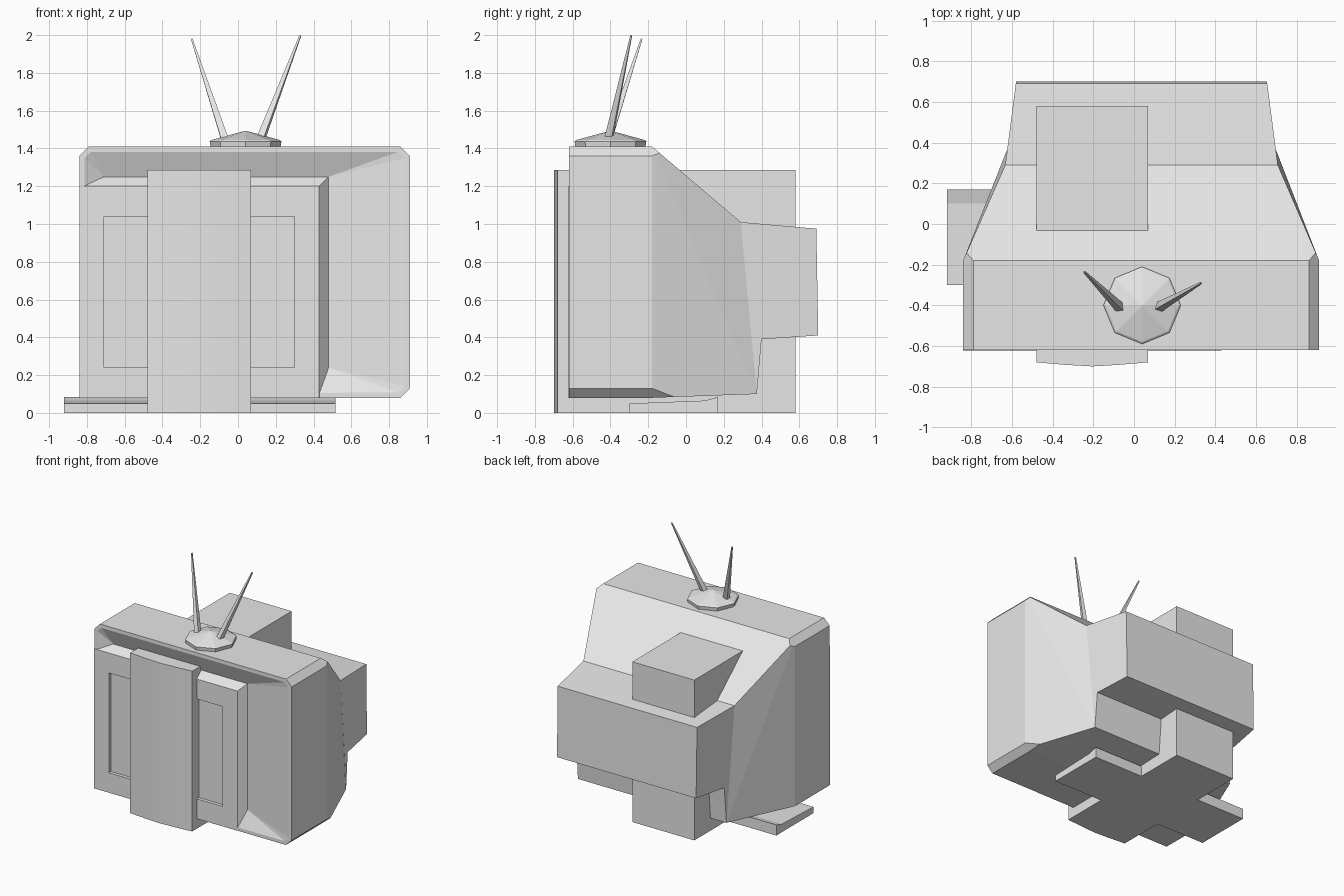
import bpy, bmesh, math
from mathutils import Vector

if "Cube" in bpy.data.objects:
    bpy.data.objects.remove(bpy.data.objects["Cube"])

grey = bpy.data.materials.new("plain_grey")
grey.diffuse_color = (0.8, 0.8, 0.8, 1)
grey.use_nodes = True
grey.node_tree.nodes["Principled BSDF"].inputs["Base Color"].default_value = grey.diffuse_color


def finish(name, bm):
    bmesh.ops.recalc_face_normals(bm, faces=bm.faces[:])
    mesh = bpy.data.meshes.new(name)
    bm.to_mesh(mesh)
    bm.free()
    mesh.materials.append(grey)
    obj = bpy.data.objects.new(name, mesh)
    bpy.context.scene.collection.objects.link(obj)
    return obj


def loft(name, rings):
    """Closed solid through rings with equal point counts."""
    bm = bmesh.new()
    loops = [[bm.verts.new(p) for p in ring] for ring in rings]
    n = len(loops[0])
    for a, b in zip(loops, loops[1:]):
        for i in range(n):
            j = (i + 1) % n
            bm.faces.new((a[i], a[j], b[j], b[i]))
    bm.faces.new(loops[0])
    bm.faces.new(loops[-1])
    return finish(name, bm)


def rect(y, x0, x1, z0, z1):
    return [(x0, y, z0), (x1, y, z0), (x1, y, z1), (x0, y, z1)]


CX = 0.037   # middle of the television
X0, X1, Z0, Z1 = -0.84, 0.91, 0.08, 1.41

# Cabinet: straight front section tapering toward the back
bm = bmesh.new()
points = rect(-0.62, X0, X1, Z0, Z1) + rect(-0.18, X0, X1, Z0, Z1)
for s in (-1, 1):
    points += [(CX + s * 0.67, 0.29, 1.01), (CX + s * 0.657, 0.375, 0.10)]
for p in points:
    bm.verts.new(p)
bmesh.ops.convex_hull(bm, input=bm.verts[:])
bmesh.ops.dissolve_limit(bm, angle_limit=math.radians(1),
                         verts=bm.verts[:], edges=bm.edges[:])

# Chamfer three of the long corners
for x, z, sx, sz in ((X0, Z1, -1, 1), (X1, Z1, 1, 1), (X1, Z0, 1, -1)):
    bmesh.ops.bisect_plane(bm, geom=bm.verts[:] + bm.edges[:] + bm.faces[:],
                           plane_co=(x - sx * 0.05, 0, z),
                           plane_no=Vector((sx, 0, sz)).normalized(),
                           clear_outer=True)
    bmesh.ops.holes_fill(bm, edges=[e for e in bm.edges if e.is_boundary])
bmesh.ops.recalc_face_normals(bm, faces=bm.faces[:])

# Rim and sunken screen surround
front = min(bm.faces, key=lambda f: f.calc_center_median().y)
bmesh.ops.inset_individual(bm, faces=[front], thickness=0.03)
bmesh.ops.inset_individual(bm, faces=[front], thickness=0.01)
inner = list(front.verts)
for v in inner:
    v.co = (-0.71 if v.co.x < CX else 0.48, -0.565,
            0.24 if v.co.z < 0.75 else 1.25)
bmesh.ops.remove_doubles(bm, verts=inner, dist=0.001)
finish("cabinet", bm)

# Rear housing: side profile spanning the width, narrowing backward
profile = [(0.29, 1.01), (0.375, 0.10), (0.40, 0.39), (0.70, 0.41), (0.69, 0.975)]
loft("rear_housing", [
    [(CX + s * (0.67 - (y - 0.29) * 0.13), y, z) for y, z in profile]
    for s in (-1, 1)])

# Front panel with bevelled top and right edges and a sunken screen
loft("front_panel", [
    rect(-0.565, X0, 0.48, Z0, 1.25),
    rect(-0.622, X0, 0.43, Z0, 1.20),
    rect(-0.622, -0.71, 0.30, 0.24, 1.04),
    rect(-0.595, -0.71, 0.30, 0.24, 1.04)])

# Central upright block with a slightly bowed front
outline = [(-0.48, 0.58), (-0.48, -0.68), (-0.34, -0.692), (-0.205, -0.70),
           (-0.07, -0.692), (0.07, -0.68), (0.07, 0.58)]
block = loft("central_block", [[(x, y, z) for x, y in outline] for z in (0, 1.285)])

# Low cross plate on the floor
plate = [(-0.30, 0), (-0.30, 0.05), (0.10, 0.065), (0.17, 0.085), (0.17, 0)]
loft("floor_plate", [[(x, y, z) for y, z in plate] for x in (-0.92, 0.515)])

# Aerial base: shallow eight-sided dome
loft("aerial_base", [
    [(0.04 + r * math.cos(i * math.pi / 4), -0.40 + r * math.sin(i * math.pi / 4), z)
     for i in range(8)]
    for r, z in ((0.185, 1.405), (0.19, 1.438), (0.18, 1.445), (0.004, 1.493))])


# Aerial rods
def rod(name, start, end):
    start, end = Vector(start), Vector(end)
    axis = end - start
    bm = bmesh.new()
    bmesh.ops.create_cone(bm, cap_ends=True, segments=4, radius1=0.027,
                          radius2=0.006, depth=axis.length)
    rot = axis.to_track_quat('Z', 'Y').to_matrix()
    for v in bm.verts:
        v.co = rot @ v.co + (start + end) / 2
    finish(name, bm)


rod("aerial_rod_left", (-0.07, -0.41, 1.45), (-0.245, -0.235, 1.98))
rod("aerial_rod_right", (0.12, -0.41, 1.45), (0.33, -0.29, 1.998))

# Soften only the bowed front of the block
bpy.context.view_layer.objects.active = block
block.select_set(True)
bpy.ops.object.shade_smooth_by_angle(angle=math.radians(20))
